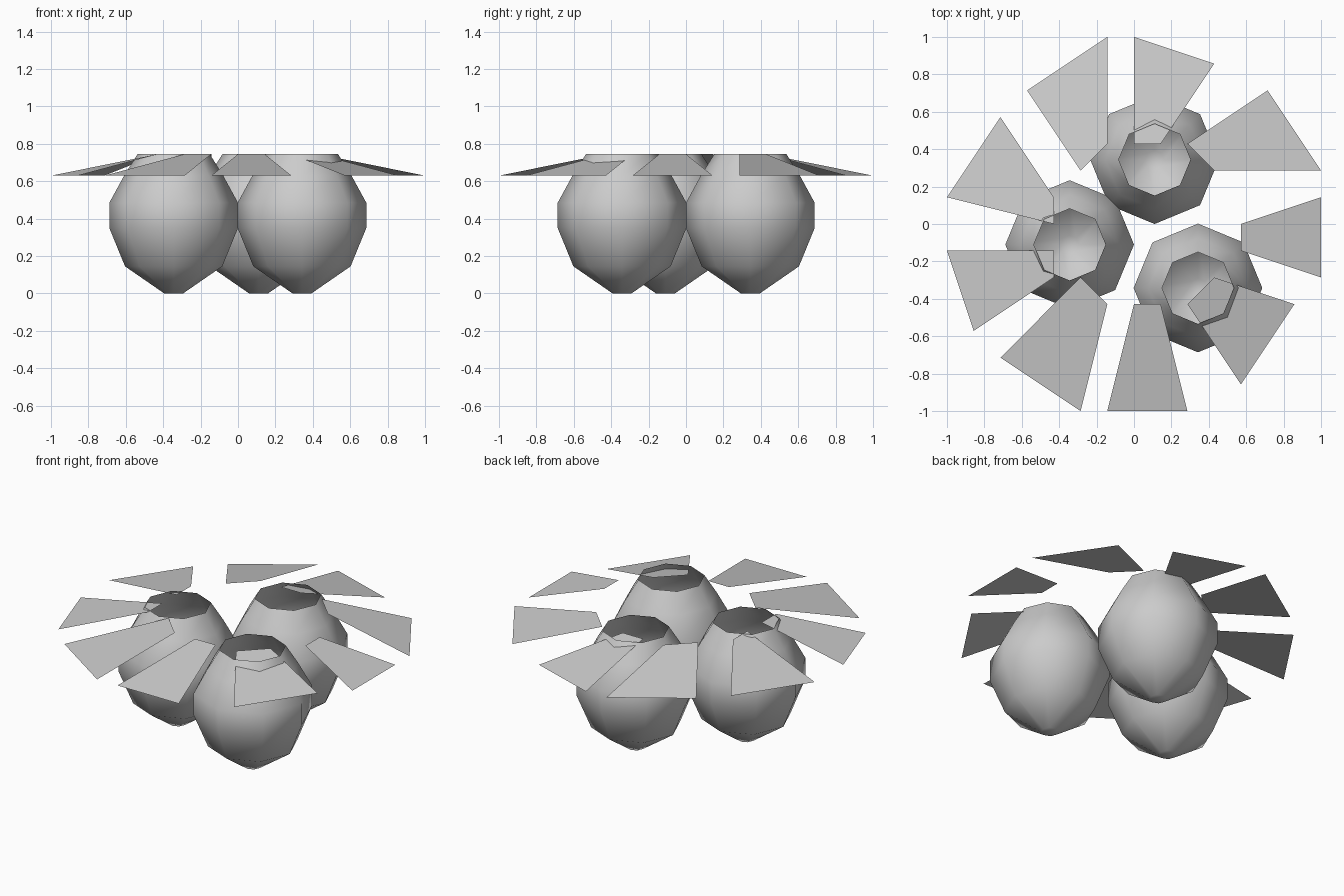
import bpy, bmesh
from math import cos, sin, pi

if "Cube" in bpy.data.objects:
    bpy.data.objects.remove(bpy.data.objects["Cube"])

SIDES = 8
PROFILE = [(0.05, 0.0), (0.26, 0.145), (0.344, 0.35), (0.344, 0.485), (0.265, 0.63), (0.192, 0.747)]
TIP_Z, INNER_Z = 0.63, 0.745


def finish(name, bm, smooth):
    me = bpy.data.meshes.new(name)
    bm.to_mesh(me)
    bm.free()
    for p in me.polygons:
        p.use_smooth = smooth
    ob = bpy.data.objects.new(name, me)
    bpy.context.collection.objects.link(ob)
    return ob


# Open-topped pods: lathed profile with a closed base
def pod(name, cx, cy):
    bm = bmesh.new()
    rings = [[bm.verts.new((cx + r * cos(2 * pi * i / SIDES), cy + r * sin(2 * pi * i / SIDES), z))
              for i in range(SIDES)] for r, z in PROFILE]
    bm.faces.new(rings[0][::-1])
    for lo, hi in zip(rings, rings[1:]):
        for i in range(SIDES):
            j = (i + 1) % SIDES
            bm.faces.new((lo[i], lo[j], hi[j], hi[i]))
    finish(name, bm, True)


for n, (x, y) in enumerate([(0.342, -0.342), (-0.344, -0.11), (0.11, 0.344)], 1):
    pod(f"pod_{n}", x, y)

# Flat drooping leaves: two outer then two inner corners, in sevenths of a unit
LEAVES = [
    (0, 7, 3, 6, 1, 3, 0, 3),
    (5, 5, 7, 2, 3, 2, 2, 3),
    (7, 1, 7, -2, 4, -1, 4, 0),
    (6, -3, 4, -6, 2, -3, 3, -2),
    (2, -7, -1, -7, 0, -3, 1, -3),
    (-2, -7, -5, -5, -2, -2, -1, -3),
    (-6, -4, -7, -1, -3, -1, -3, -2),
    (-7, 1, -5, 4, -3, 1, -3, 0),
    (-4, 5, -1, 7, -1, 3, -2, 2),
]
for n, c in enumerate(LEAVES, 1):
    bm = bmesh.new()
    vs = [bm.verts.new((c[2 * k] / 7, c[2 * k + 1] / 7, TIP_Z if k < 2 else INNER_Z)) for k in range(4)]
    bm.faces.new(vs[::-1])
    finish(f"leaf_{n}", bm, False)
